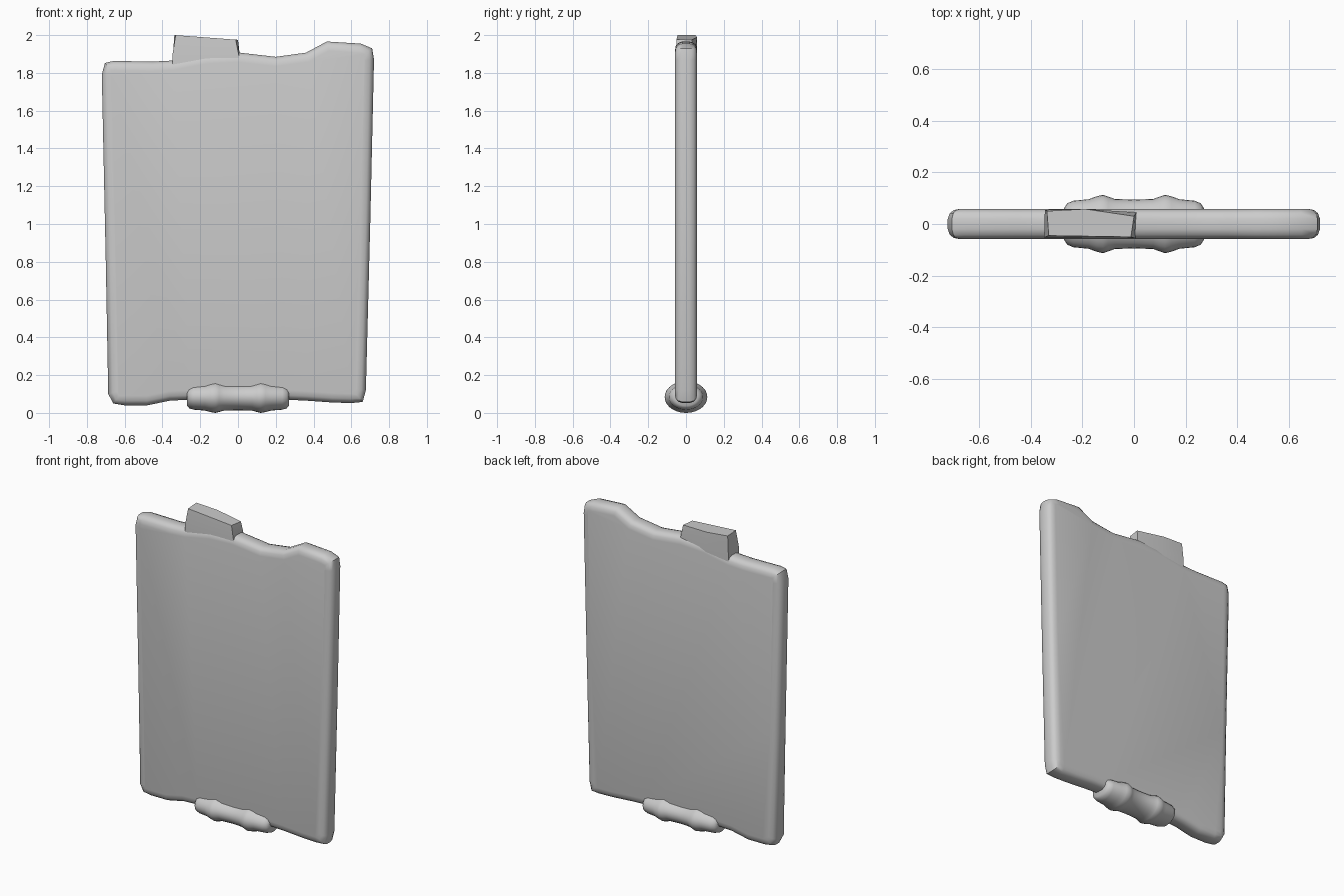
import bpy, bmesh
from math import sin, cos, pi
from mathutils import Vector

if "Cube" in bpy.data.objects:
    bpy.data.objects.remove(bpy.data.objects["Cube"])


def loft(name, rings, angle):
    """Skin a list of closed rings and cap both ends."""
    bm = bmesh.new()
    loops = [[bm.verts.new(p) for p in ring] for ring in rings]
    n = len(loops[0])
    for a, b in zip(loops, loops[1:]):
        for i in range(n):
            j = (i + 1) % n
            bm.faces.new((a[i], a[j], b[j], b[i]))
    bm.faces.new(loops[0][::-1])
    bm.faces.new(loops[-1])
    bmesh.ops.recalc_face_normals(bm, faces=bm.faces)
    me = bpy.data.meshes.new(name)
    bm.to_mesh(me)
    bm.free()
    ob = bpy.data.objects.new(name, me)
    bpy.context.collection.objects.link(ob)
    bpy.ops.object.select_all(action='DESELECT')
    bpy.context.view_layer.objects.active = ob
    ob.select_set(True)
    bpy.ops.object.shade_smooth_by_angle(angle=angle)
    return ob


def inset(pts, d):
    """Move a counter-clockwise outline inwards by d."""
    out = []
    for i, p in enumerate(pts):
        a, b = Vector(pts[i - 1]), Vector(pts[(i + 1) % len(pts)])
        t = (b - Vector(p)).normalized() + (Vector(p) - a).normalized()
        t.normalize()
        out.append((p[0] - t.y * d, p[1] + t.x * d))
    return out


# Main panel: wavy outline with rounded rim
outline = [(-0.66, 0.05), (-0.60, 0.04), (-0.48, 0.04), (-0.36, 0.065),
           (-0.25, 0.07), (0.25, 0.07), (0.36, 0.065), (0.50, 0.055),
           (0.60, 0.052), (0.66, 0.058), (0.677, 0.12), (0.70, 1.0),
           (0.72, 1.87), (0.71, 1.93), (0.65, 1.955), (0.47, 1.966),
           (0.36, 1.907), (0.20, 1.885), (0.0, 1.908), (-0.17, 1.90),
           (-0.35, 1.865), (-0.45, 1.86), (-0.66, 1.863), (-0.705, 1.852),
           (-0.721, 1.79), (-0.70, 0.8), (-0.687, 0.10)]
section = [(-0.059, 0.05), (-0.054, 0.024), (-0.042, 0.008), (-0.02, 0),
           (0.02, 0), (0.042, 0.008), (0.054, 0.024), (0.059, 0.05)]
loft("panel", [[(x, y, z) for x, z in inset(outline, d)]
               for y, d in section], 0.7)

# Raised tab on the top edge, with a sloping top
base = [(-0.348, -0.052), (0.005, -0.055), (0.01, 0.045),
        (-0.18, 0.057), (-0.345, 0.055)]
top = [(-0.33, -0.045), (-0.012, -0.05), (0.0, 0.03),
       (-0.19, 0.058), (-0.337, 0.05)]
loft("top_tab", [[(x, y, 1.80) for x, y in base],
                 [(x, y, 1.89) for x, y in base],
                 [(x, y, 1.975 - 0.075 * x) for x, y in top]], 0.6)

# Ribbed roll clamped on the bottom edge
half = [(0.0, 0.094), (0.075, 0.097), (0.10, 0.106), (0.12, 0.113),
        (0.145, 0.107), (0.175, 0.096), (0.235, 0.09), (0.258, 0.08),
        (0.27, 0.062)]
profile = [(-x, r) for x, r in half[:0:-1]] + half
angles = [2 * pi * k / 28 for k in range(28)]
loft("bottom_roll", [[(x, r * cos(a), 0.084 + 0.745 * r * sin(a)) for a in angles]
                     for x, r in profile], 0.8)
